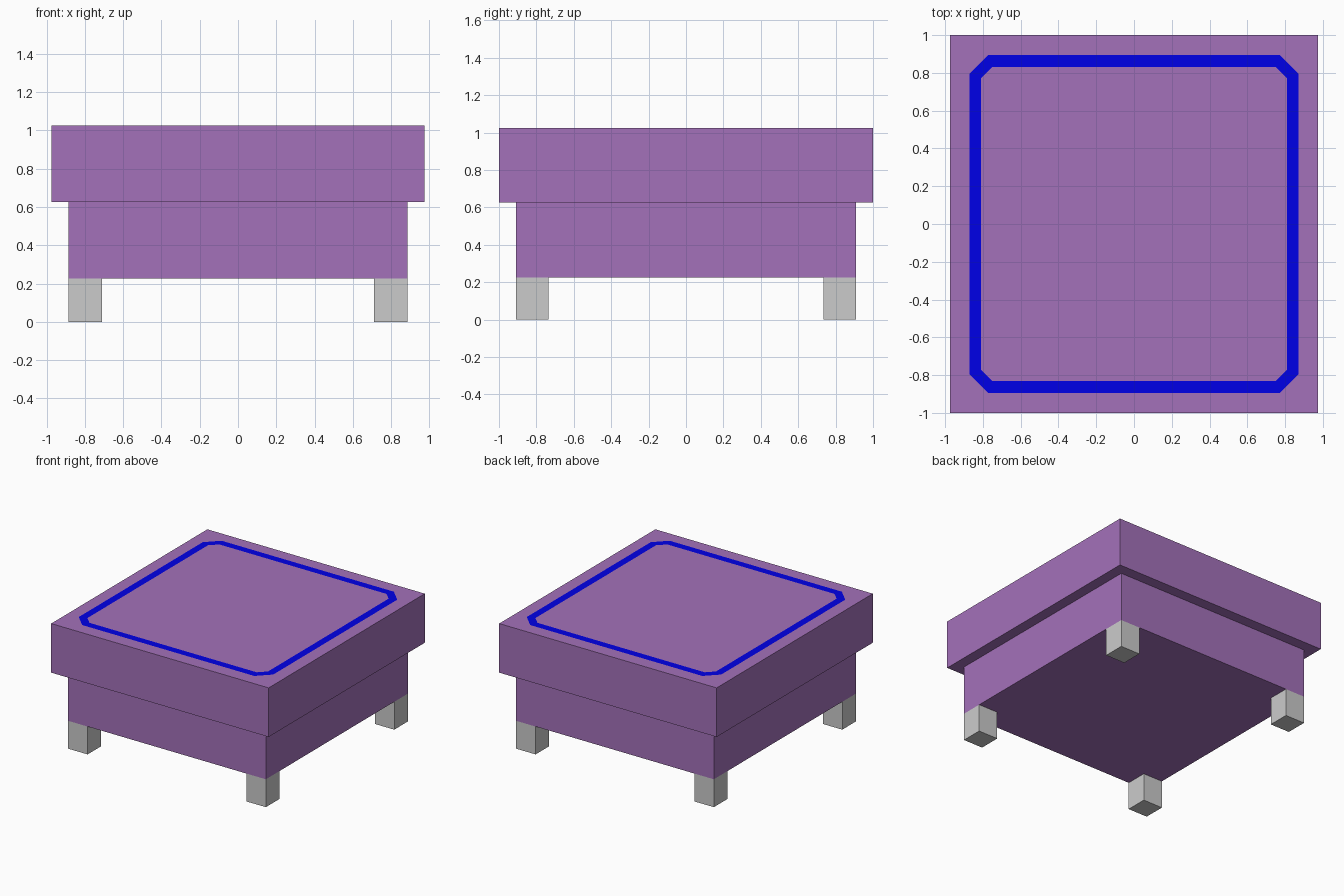
import bpy

if "Cube" in bpy.data.objects:
    bpy.data.objects.remove(bpy.data.objects["Cube"])

TOP_Z = 1.025


def make_material(name, color):
    mat = bpy.data.materials.new(name)
    mat.diffuse_color = color
    mat.use_nodes = True
    mat.node_tree.nodes["Principled BSDF"].inputs["Base Color"].default_value = mat.diffuse_color
    return mat


def box(name, lo, hi, mat=None):
    bpy.ops.mesh.primitive_cube_add(size=1, location=[(a + b) / 2 for a, b in zip(lo, hi)])
    obj = bpy.context.object
    obj.name = name
    obj.scale = [b - a for a, b in zip(lo, hi)]
    bpy.ops.object.transform_apply(location=False, rotation=False, scale=True)
    if mat:
        obj.data.materials.append(mat)
    return obj


def octagon(hx, hy, cut, z):
    """Rectangle outline with clipped corners, counter-clockwise."""
    return [(hx, -hy + cut, z), (hx, hy - cut, z), (hx - cut, hy, z), (-hx + cut, hy, z),
            (-hx, hy - cut, z), (-hx, -hy + cut, z), (-hx + cut, -hy, z), (hx - cut, -hy, z)]


fabric = make_material("purple_fabric", (0.37, 0.165, 0.49, 1))
piping = make_material("blue_trim", (0.0, 0.0, 0.8, 1))

# Cushion and the narrower base below it
box("cushion", (-0.975, -1, 0.627), (0.975, 1, TOP_Z), fabric)
box("base", (-0.887, -0.91, 0.226), (0.887, 0.91, 0.627), fabric)

# Four square feet, flush with the base corners
FOOT = 0.175
for y_name, sy in (("front", -1), ("back", 1)):
    for x_name, sx in (("left", -1), ("right", 1)):
        xs = sorted((sx * 0.887, sx * (0.887 - FOOT)))
        ys = sorted((sy * 0.91, sy * (0.91 - FOOT)))
        box(f"{y_name}_{x_name}_foot", (xs[0], ys[0], 0), (xs[1], ys[1], 0.226))

# Flat trim band with clipped corners on top of the cushion
z = TOP_Z + 0.002
verts = octagon(0.872, 0.894, 0.1, z) + octagon(0.81, 0.832, 0.06, z)
faces = [(i, (i + 1) % 8, 8 + (i + 1) % 8, 8 + i) for i in range(8)]
mesh = bpy.data.meshes.new("top_trim")
mesh.from_pydata(verts, [], faces)
mesh.materials.append(piping)
trim = bpy.data.objects.new("top_trim", mesh)
bpy.context.collection.objects.link(trim)
